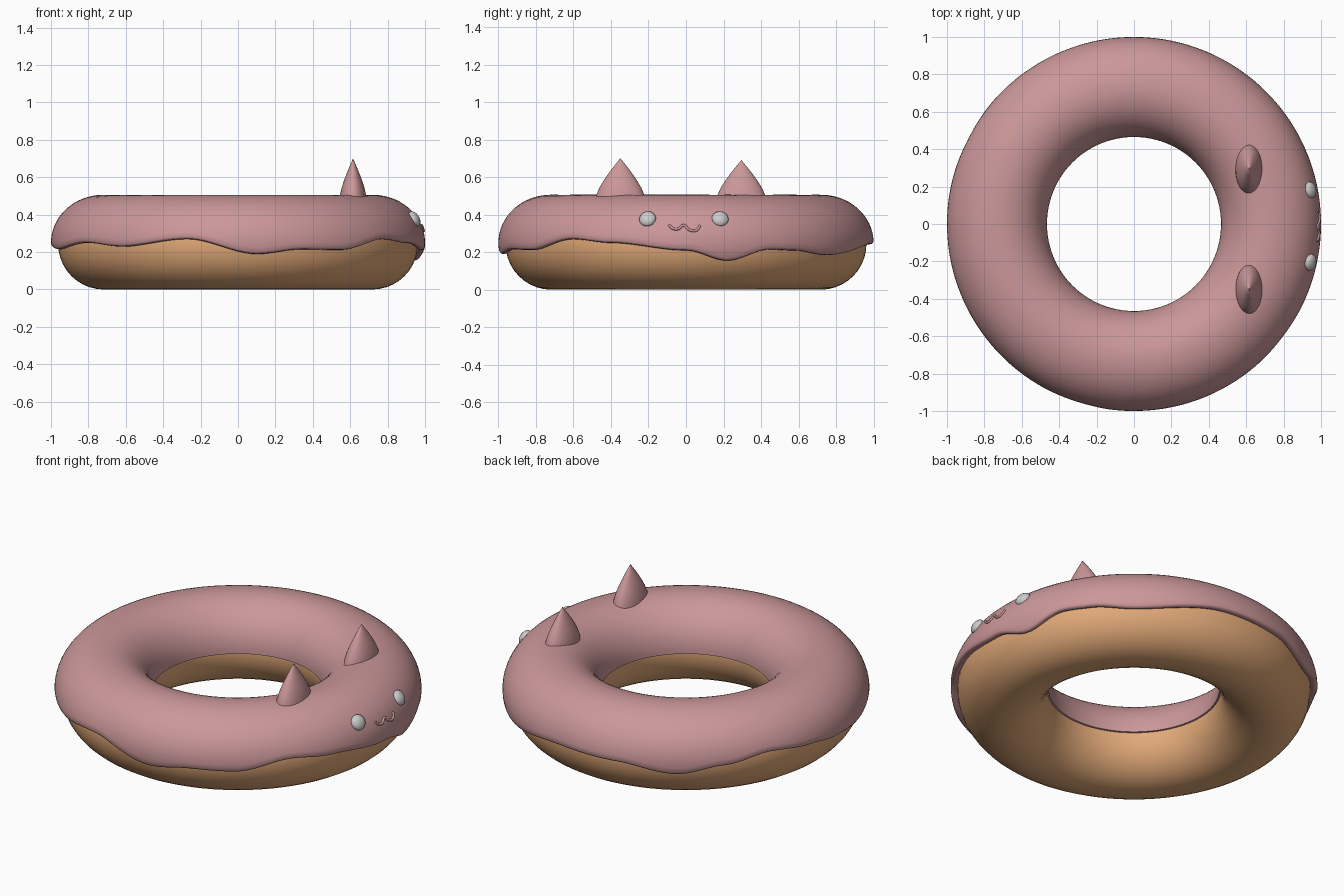
import bpy, bmesh, math

if "Cube" in bpy.data.objects:
    bpy.data.objects.remove(bpy.data.objects["Cube"])

def material(name, rgb):
    m = bpy.data.materials.new(name)
    m.diffuse_color = (*rgb, 1)
    m.use_nodes = True
    m.node_tree.nodes["Principled BSDF"].inputs["Base Color"].default_value = m.diffuse_color
    return m

PINK = material("icing_pink", (0.60, 0.31, 0.32))
TAN = material("dough_tan", (0.76, 0.40, 0.19))
WHITE = material("eye_white", (0.75, 0.75, 0.73))

def loft(name, rings, mat, close_u=False, caps=False, smooth=60):
    """Skin a list of closed rings of points."""
    bm = bmesh.new()
    vs = [[bm.verts.new(p) for p in ring] for ring in rings]
    n, k = len(vs), len(vs[0])
    for i in range(n if close_u else n - 1):
        a, b = vs[i], vs[(i + 1) % n]
        for j in range(k):
            bm.faces.new((a[j], a[(j + 1) % k], b[(j + 1) % k], b[j]))
    if caps:
        bm.faces.new(vs[0])
        bm.faces.new(vs[-1])
    bmesh.ops.remove_doubles(bm, verts=bm.verts, dist=1e-5)
    bmesh.ops.recalc_face_normals(bm, faces=bm.faces)
    me = bpy.data.meshes.new(name)
    bm.to_mesh(me)
    bm.free()
    ob = bpy.data.objects.new(name, me)
    bpy.context.collection.objects.link(ob)
    me.materials.append(mat)
    me.shade_smooth()
    me.set_sharp_from_angle(angle=math.radians(smooth))
    return ob

# Dough ring
bpy.ops.mesh.primitive_torus_add(major_radius=0.718, minor_radius=0.244,
                                 major_segments=96, minor_segments=40, location=(0, 0, 0.244))
dough = bpy.context.object
dough.name = "dough"
dough.data.materials.append(TAN)
dough.data.shade_smooth()

# Wavy lower edge of the icing: (angle in degrees, height)
EDGE = [(-180, .23), (-166, .215), (-145, .25), (-129, .23), (-106, .27), (-84, .19),
        (-70, .215), (-56, .212), (-38, .27), (-24, .25), (0, .21), (13, .155), (27, .215),
        (36, .21), (50, .185), (82, .245), (103, .24), (122, .195), (137, .24),
        (152, .28), (168, .255), (180, .23)]

def edge_height(deg):
    for (a, za), (b, zb) in zip(EDGE, EDGE[1:]):
        if a <= deg <= b:
            t = (deg - a) / (b - a)
            return za + (zb - za) * t * t * (3 - 2 * t)

# Icing: shell section swept round the ring, with a rounded lip
def icing_section(deg):
    z0 = edge_height(deg)
    lo = math.asin((z0 + 0.012 - 0.25) / 0.256)
    hi = math.pi + 0.03
    pts = []
    for i in range(33):
        a = lo + (hi - lo) * i / 32
        c = math.cos(a)
        pts.append((0.72 + (0.28 if c > 0 else 0.255) * c, 0.25 + 0.256 * math.sin(a)))
    for i in range(17):
        a = hi + (lo - hi) * i / 16
        pts.append((0.718 + 0.236 * math.cos(a), 0.246 + 0.236 * math.sin(a)))
    r, z = pts[0]
    pts += [(r - 0.022, z0 - 0.001), (r - 0.007, z0 + 0.002)]
    t = math.radians(deg)
    return [(r * math.cos(t), r * math.sin(t), z) for r, z in pts]

N = 180
loft("icing", [icing_section(-180 + 360 * i / N) for i in range(N)], PINK, close_u=True)

# Ears: flattened, slightly bulging cones
def ear(name, y, top):
    prof = [(0, 1.08), (.1, 1.06), (.25, 1.0), (.4, .87), (.55, .69), (.7, .48), (.85, .25), (1, .004)]
    base = 0.44
    rings = []
    for t, s in prof:
        rings.append([(0.615 + 0.07 * s * math.cos(a), y + 0.128 * s * math.sin(a),
                       base + (top - base) * t)
                      for a in (2 * math.pi * k / 32 for k in range(32))])
    loft(name, rings, PINK, caps=True)

ear("ear_left", -0.35, 0.70)
ear("ear_right", 0.295, 0.69)

# Eyes: flattened beads lying on the icing
for name, y in (("eye_left", -0.205), ("eye_right", 0.182)):
    bpy.ops.mesh.primitive_uv_sphere_add(segments=12, ring_count=8, radius=0.046,
                                         location=(0.942, y, 0.377))
    eye = bpy.context.object
    eye.name = name
    eye.scale = (0.62, 1, 0.96)
    eye.rotation_euler = (0, math.radians(-30), math.atan2(y, 0.94))
    eye.data.materials.append(WHITE)
    eye.data.shade_smooth()

# Mouth: thin wavy tube following the icing surface
cu = bpy.data.curves.new("mouth", 'CURVE')
cu.dimensions = '3D'
cu.bevel_depth = 0.007
cu.bevel_resolution = 2
cu.use_fill_caps = True
sp = cu.splines.new('BEZIER')
path = [(-.092, .345), (-.07, .326), (-.042, .324), (-.012, .343), (.015, .32), (.055, .316), (.075, .343)]
sp.bezier_points.add(len(path) - 1)
for bp, (y, z) in zip(sp.bezier_points, path):
    r = 0.722 + 0.28 * math.sqrt(1 - ((z - 0.25) / 0.256) ** 2)
    bp.co = (math.sqrt(r * r - y * y), y, z)
    bp.handle_left_type = bp.handle_right_type = 'AUTO'
mouth = bpy.data.objects.new("mouth", cu)
bpy.context.collection.objects.link(mouth)
cu.materials.append(PINK)
